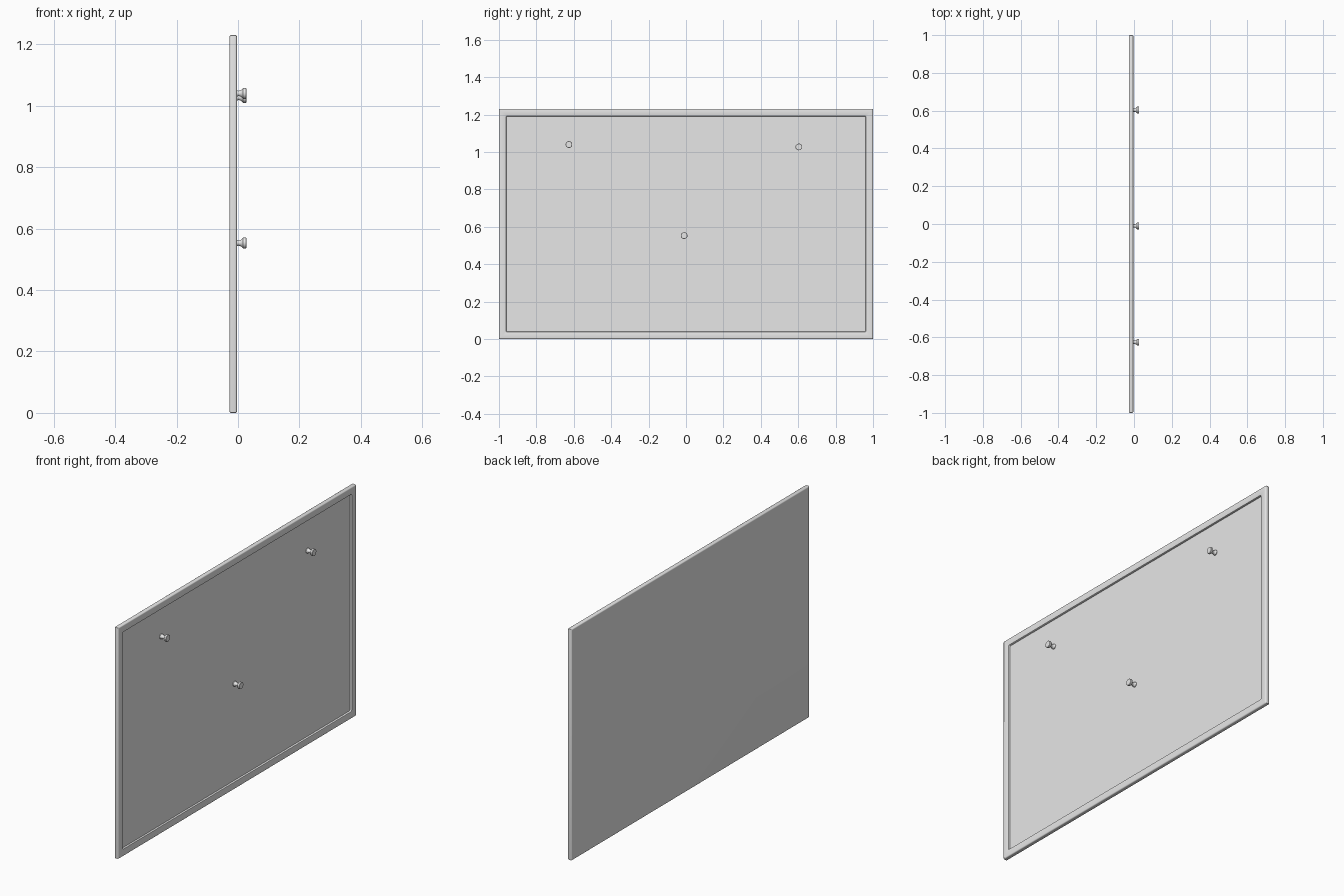
import bpy, bmesh, math

if "Cube" in bpy.data.objects:
    bpy.data.objects.remove(bpy.data.objects["Cube"])

W, Z0, Z1 = 1.0, 0.0, 1.23          # half width, bottom and top of the board

grey = bpy.data.materials.new("light_grey")
grey.diffuse_color = (0.8, 0.8, 0.8, 1)
grey.use_nodes = True
grey.node_tree.nodes["Principled BSDF"].inputs["Base Color"].default_value = grey.diffuse_color


def finish(name, bm, angle=40):
    bmesh.ops.recalc_face_normals(bm, faces=bm.faces)
    me = bpy.data.meshes.new(name)
    bm.to_mesh(me)
    bm.free()
    me.materials.append(grey)
    ob = bpy.data.objects.new(name, me)
    bpy.context.collection.objects.link(ob)
    bpy.ops.object.select_all(action='DESELECT')
    ob.select_set(True)
    bpy.context.view_layer.objects.active = ob
    bpy.ops.object.shade_smooth_by_angle(angle=math.radians(angle))
    return ob


def rounded_loop(bm, x, inset, r, seg=4):
    """Rounded rectangle in the yz plane, inset from the outer outline."""
    hy, hz, cz = W - inset, (Z1 - Z0) / 2 - inset, (Z0 + Z1) / 2
    verts = []
    for k, (sy, sz) in enumerate([(1, 1), (-1, 1), (-1, -1), (1, -1)]):
        for i in range(seg + 1):
            a = math.pi / 2 * (k + i / seg)
            verts.append(bm.verts.new((x, sy * (hy - r) + r * math.cos(a),
                                       cz + sz * (hz - r) + r * math.sin(a))))
    return verts


def skin(bm, loops):
    for a, b in zip(loops, loops[1:]):
        n = len(a)
        for i in range(n):
            bm.faces.new((a[i], a[(i + 1) % n], b[(i + 1) % n], b[i]))


# Frame: flat back, softly rounded rim, recessed opening
B, F, R = -0.0275, -0.0035, 0.006
rim = [(B, R, 0.003)]
for i in range(1, 5):                # back outer round
    a = math.pi / 2 * i / 4
    rim.append((B + R * (1 - math.cos(a)), R * (1 - math.sin(a)), 0.003))
for i in range(5):                   # front outer round
    a = math.pi / 2 * i / 4
    rim.append((F - R * (1 - math.sin(a)), R * (1 - math.cos(a)), 0.003))
rim += [(F, 0.035, 0.008), (F - 0.001, 0.0375, 0.007),
        (F - 0.004, 0.039, 0.006), (-0.018, 0.039, 0.006)]
bm = bmesh.new()
loops = [rounded_loop(bm, *p) for p in rim]
skin(bm, loops)
bm.faces.new(loops[0])
finish("frame", bm)

# Board surface set inside the frame
bm = bmesh.new()
loops = [rounded_loop(bm, x, 0.037, 0.006) for x in (-0.024, -0.014)]
skin(bm, loops)
for lp in loops:
    bm.faces.new(lp)
finish("board_panel", bm)

# Push pins, lathed around the x axis
profile = [(-0.0145, 0.0135), (-0.010, 0.0135), (-0.008, 0.012), (-0.003, 0.0095),
           (0.003, 0.0085), (0.009, 0.0105), (0.014, 0.0145), (0.0165, 0.018),
           (0.0255, 0.018), (0.027, 0.0165)]
N = 24
for k, (y, z) in enumerate([(-0.626, 1.04), (0.603, 1.027), (-0.01, 0.553)]):
    bm = bmesh.new()
    loops = [[bm.verts.new((x, y + r * math.cos(2 * math.pi * i / N),
                            z + r * math.sin(2 * math.pi * i / N)))
              for i in range(N)] for x, r in profile]
    skin(bm, loops)
    bm.faces.new(loops[0])
    bm.faces.new(loops[-1])
    finish("push_pin_%d" % (k + 1), bm, 35)
